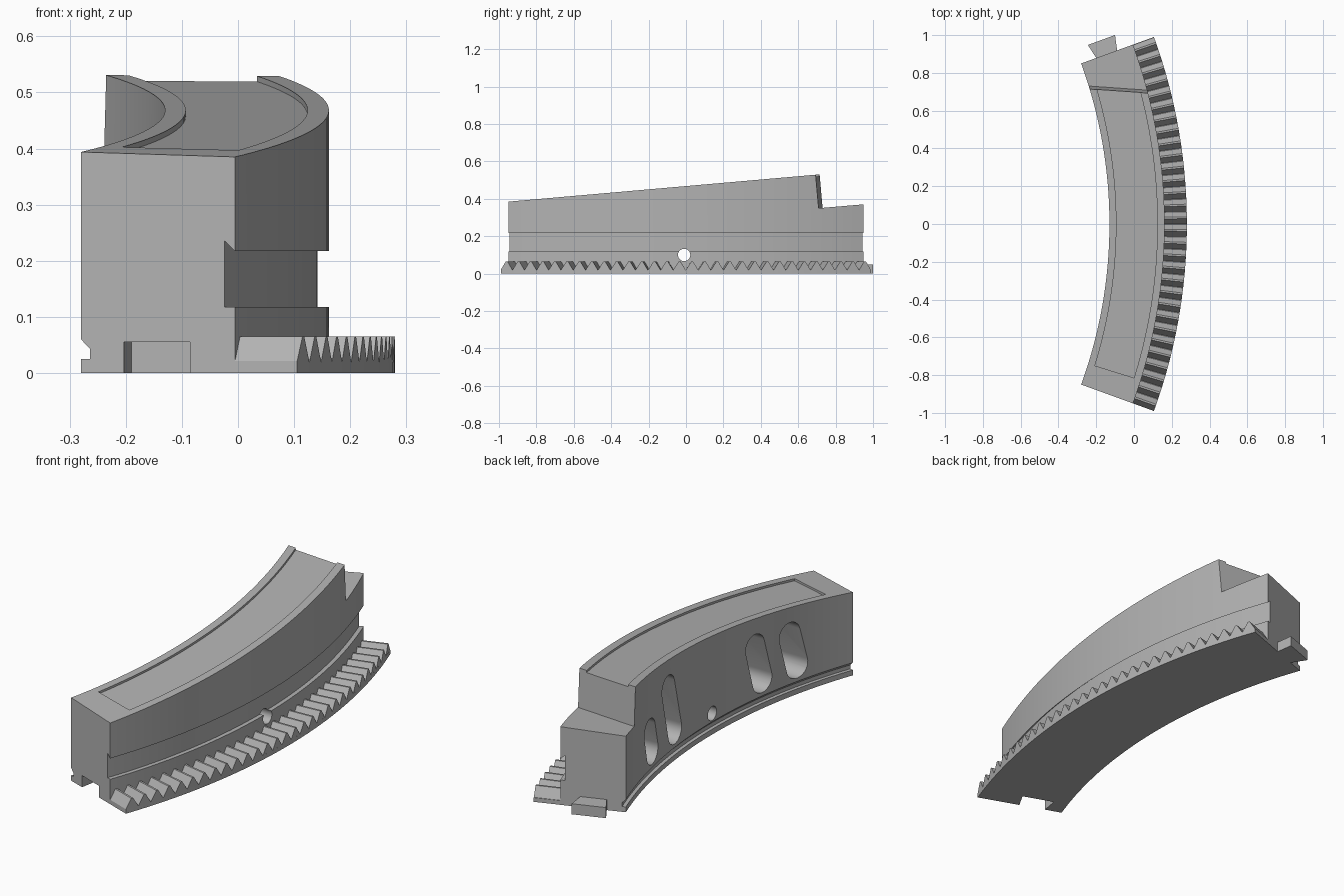
import bpy, bmesh, math
from mathutils import Matrix, Vector

if "Cube" in bpy.data.objects:
    bpy.data.objects.remove(bpy.data.objects["Cube"], do_unlink=True)

CX = -2.615                      # centre of the ring the segment belongs to
HALF = math.radians(20)          # half the sweep of the segment
R_IN, R_WALL, R_GEAR = 2.485, 2.777, 2.895
SLOPE = 0.0876                   # rise of the top per unit of y
TEETH = 30

grey = bpy.data.materials.new("light_grey")
grey.use_nodes = True
COLOR = (0.45, 0.45, 0.45, 1)
grey.diffuse_color = COLOR
grey.node_tree.nodes["Principled BSDF"].inputs["Base Color"].default_value = COLOR


def top_z(y):
    return 0.385 + SLOPE * (y + 0.95)


def polar(r, a, z=0.0):
    return Vector((CX + r * math.cos(a), r * math.sin(a), z))


def make(name, bm):
    bmesh.ops.recalc_face_normals(bm, faces=bm.faces)
    mesh = bpy.data.meshes.new(name)
    bm.to_mesh(mesh)
    bm.free()
    obj = bpy.data.objects.new(name, mesh)
    bpy.context.collection.objects.link(obj)
    mesh.materials.append(grey)
    return obj


def loft(bm, rings):
    """Skin equal-length closed rings and cap both ends."""
    loops = [[bm.verts.new(p) for p in ring] for ring in rings]
    n = len(loops[0])
    for a, b in zip(loops, loops[1:]):
        for i in range(n):
            j = (i + 1) % n
            bm.faces.new((a[i], a[j], b[j], b[i]))
    bm.faces.new(loops[0][::-1])
    bm.faces.new(loops[-1])


def sweep(name, profile, a0, a1, steps=48):
    """Sweep (radius, z, follows_top) points round the ring."""
    bm = bmesh.new()
    rings = []
    for k in range(steps + 1):
        a = a0 + (a1 - a0) * k / steps
        ring = []
        for r, z, follows in profile:
            p = polar(r, a, z)
            if follows:
                p.z += top_z(p.y)
            ring.append(p)
        rings.append(ring)
    loft(bm, rings)
    return make(name, bm)


def prism(name, ring, offset):
    bm = bmesh.new()
    loft(bm, [ring, [p + offset for p in ring]])
    return make(name, bm)


def cut(target, cutter):
    mod = target.modifiers.new("cut", 'BOOLEAN')
    mod.operation = 'DIFFERENCE'
    mod.solver = 'EXACT'
    mod.object = cutter
    bpy.context.view_layer.objects.active = target
    bpy.ops.object.modifier_apply(modifier=mod.name)
    bpy.data.objects.remove(cutter, do_unlink=True)


def dovetail(name, angle, grow, z0, z1):
    """Flared key standing on an end face."""
    t = Vector((-math.sin(angle), math.cos(angle), 0))
    flat = [(2.570, 0), (2.688, 0), (2.705, 0.08), (2.552, 0.08)]
    ring = [polar(r, angle, z0) + t * (d if d else -grow) for r, d in flat]
    return prism(name, ring, Vector((0, 0, z1 - z0)))


# Main body: rack ledge, outer groove with undercut, inner bottom groove
body = sweep("curved_body", [
    (R_IN, 0, 0), (R_GEAR, 0, 0), (R_GEAR, 0.02, 0), (R_WALL, 0.02, 0),
    (R_WALL, 0.118, 0), (2.757, 0.118, 0), (2.757, 0.236, 0), (R_WALL, 0.217, 0),
    (R_WALL, 0, 1), (R_IN, 0, 1),
    (R_IN, 0.06, 0), (2.502, 0.043, 0), (2.502, 0.025, 0), (R_IN, 0.025, 0),
], -HALF, HALF)

# Shallow recess along the top
cut(body, sweep("recess_cutter", [
    (2.522, -0.01, 1), (2.739, -0.01, 1), (2.739, 0.2, 1), (2.522, 0.2, 1),
], math.radians(-17.3), math.radians(22)))

# Lowered step at the back end, square to the sloping top
bm = bmesh.new()
bmesh.ops.create_cube(bm, size=1, matrix=Matrix.Translation((-0.09, 0.72, 0.35))
                      @ Matrix.Rotation(-0.07, 4, 'Z')
                      @ Matrix.Rotation(math.atan(SLOPE), 4, 'X')
                      @ Matrix.Translation((0, 0.5, 0.5)))
cut(body, make("step_cutter", bm))

# Slanted blind slots on the inner wall: y, bottom, top
for y, low, high in [(-0.535, 0.073, 0.355), (-0.327, 0.073, 0.37),
                     (0.325, 0.073, 0.43), (0.53, 0.073, 0.303)]:
    rad = 0.06
    half = (high - low) / 2 - rad
    wall = CX + math.sqrt(R_IN ** 2 - y ** 2)
    spin = Matrix.Rotation(math.radians(-15), 4, 'X')
    ring = []
    for k in range(34):
        end = 1 if k < 17 else -1
        a = math.pi * (k if k < 17 else k - 1) / 16
        p = spin @ Vector((0, rad * math.cos(a), rad * math.sin(a) + end * half))
        ring.append(p + Vector((wall - 0.1, y, (low + high) / 2)))
    cut(body, prism("slot_cutter", ring, Vector((0.22, 0, 0))))

# Cross hole
bm = bmesh.new()
bmesh.ops.create_cone(bm, cap_ends=True, segments=32, radius1=0.033, radius2=0.033, depth=1,
                      matrix=Matrix.Translation((0, -0.01, 0.1)) @ Matrix.Rotation(math.pi / 2, 4, 'Y'))
cut(body, make("hole_cutter", bm))

# Socket in the front end, matching key on the back end
cut(body, dovetail("socket_cutter", -HALF, 0.02, -0.05, 0.055))
key = dovetail("end_key", HALF, 0, 0, 0.05)

# Rack teeth
bm = bmesh.new()
pitch = 2 * HALF / TEETH
for i in range(TEETH):
    start = -HALF + i * pitch
    shape = [(0.0, 0.019), (0.0, 0.021), (0.42, 0.065), (0.56, 0.065), (0.96, 0.021), (0.96, 0.019)]
    loft(bm, [[polar(r, start + f * pitch, z) for f, z in shape] for r in (R_WALL - 0.005, R_GEAR)])
teeth = make("rack_teeth", bm)

bpy.ops.object.select_all(action='DESELECT')
body.select_set(True)
bpy.context.view_layer.objects.active = body
bpy.ops.object.shade_smooth_by_angle(angle=math.radians(20))
